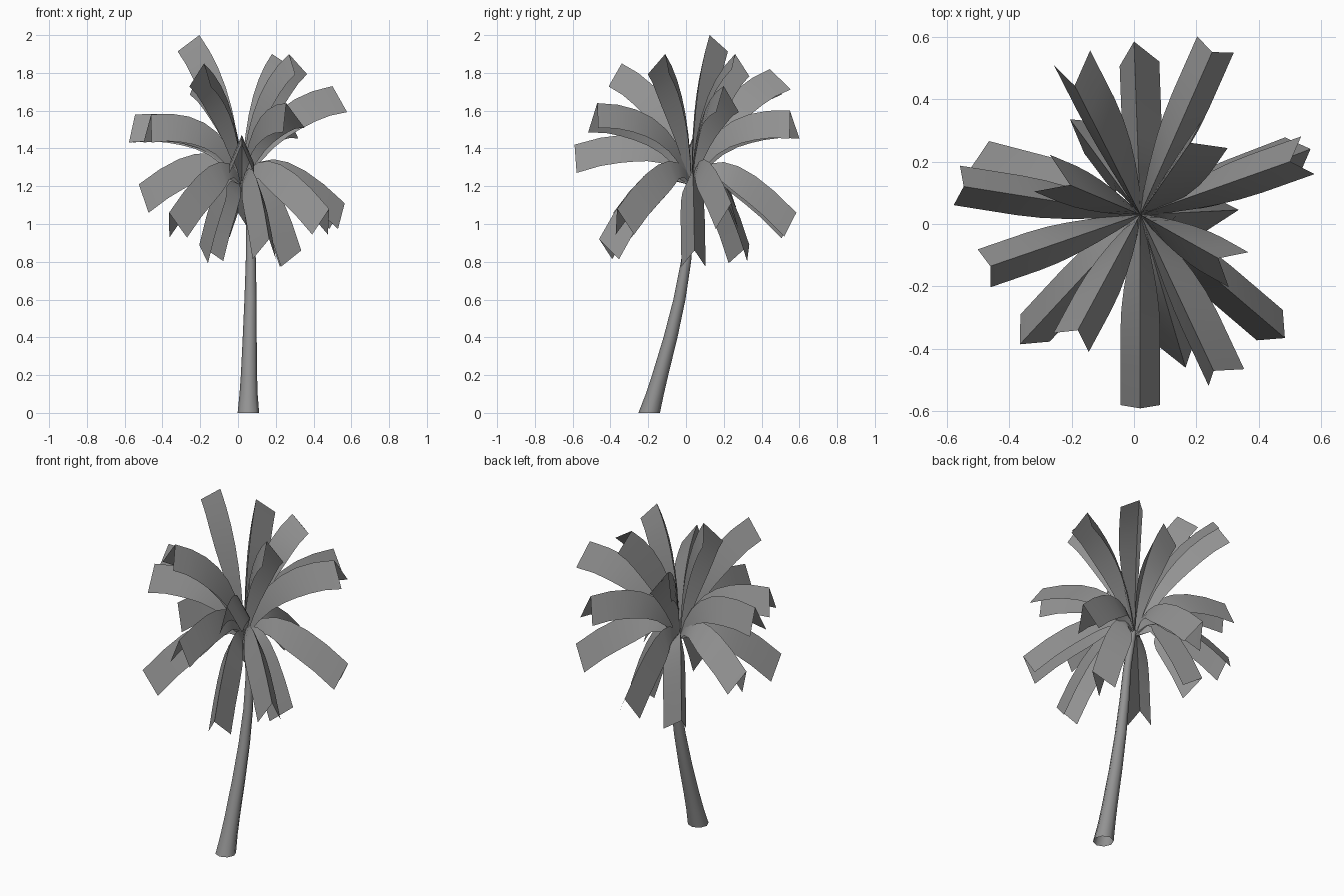
import bpy, bmesh, math
from mathutils import Vector, Quaternion

cube = bpy.data.objects.get("Cube")
if cube:
    bpy.data.objects.remove(cube)

grey = bpy.data.materials.new("mid_grey")
grey.use_nodes = True
grey.diffuse_color = (0.29, 0.29, 0.29, 1)
grey.node_tree.nodes["Principled BSDF"].inputs["Base Color"].default_value = grey.diffuse_color


def loft(name, rings, closed=False):
    """Skin a list of cross-sections into one smooth-shaded object."""
    bm = bmesh.new()
    rows = [[bm.verts.new(p) for p in ring] for ring in rings]
    count = len(rows[0])
    for a, b in zip(rows, rows[1:]):
        for i in range(count if closed else count - 1):
            j = (i + 1) % count
            bm.faces.new((a[i], a[j], b[j], b[i]))
    mesh = bpy.data.meshes.new(name)
    bm.to_mesh(mesh)
    bm.free()
    mesh.materials.append(grey)
    obj = bpy.data.objects.new(name, mesh)
    bpy.context.collection.objects.link(obj)
    bpy.ops.object.select_all(action="DESELECT")
    obj.select_set(True)
    bpy.context.view_layer.objects.active = obj
    bpy.ops.object.shade_smooth_by_angle(angle=math.radians(50))


# Trunk: leaning open tube, flared at the foot (x, y, z, radius)
TRUNK = [(0.055, -0.195, 0, 0.057), (0.056, -0.165, 0.1, 0.048), (0.058, -0.137, 0.2, 0.043),
         (0.062, -0.082, 0.4, 0.037), (0.066, -0.035, 0.6, 0.032), (0.068, 0, 0.8, 0.027),
         (0.064, 0.02, 1.0, 0.022), (0.03, 0.03, 1.23, 0.018)]
SIDES = 8
loft("trunk", [[(x + r * math.cos(math.tau * i / SIDES), y + r * math.sin(math.tau * i / SIDES), z)
                for i in range(SIDES)] for x, y, z, r in TRUNK], closed=True)

ROOT = Vector((0.02, 0.03, 1.22))
STEPS = 7


def frond(name, tip, roll, reach, drop, lean):
    """A folded leaf following an arc from the crown to the tip of its ridge."""
    tip = Vector(tip)
    flat = Vector((tip.x - ROOT.x, tip.y - ROOT.y, 0))
    out = flat.normalized()
    level = Vector((-out.y, out.x, 0))
    bend = ROOT + flat * reach
    bend.z = 1.5 + 0.24 * (tip.z - 1.06)
    rings = []
    for s in range(STEPS + 1):
        t = s / STEPS
        ridge = ROOT * (1 - t) ** 2 + bend * 2 * t * (1 - t) + tip * t * t
        along = ((bend - ROOT) * (1 - t) + (tip - bend) * t).normalized()
        side = Quaternion(along, math.radians(roll)) @ level
        # The flaps hang square to the arc, raked forward towards the tip
        down = (side.cross(along) + along * lean * t).normalized()
        size = 0.13 + 0.87 * math.sin(min(1, 1.35 * t) * math.pi / 2)
        rings.append([ridge + (side * 0.064 + down * drop) * size, ridge,
                      ridge + (down * drop - side * 0.064) * size])
    loft(name, rings)


# Per tier: arc bend, flap depth, forward rake, then ridge tips with roll in degrees
TIERS = {
    "upper_frond": (0.1, 0.13, -0.05, [(-0.205, 0.125, 2.0, 0), (0.27, -0.11, 1.9, 0),
                                       (-0.18, -0.34, 1.85, 0), (0.18, 0.26, 1.9, -22)]),
    "middle_frond": (0.18, 0.15, 0.25, [(-0.19, 0.443, 1.82, -13), (0.5, 0.2, 1.73, 0),
                                        (0.255, -0.47, 1.64, 11), (0.02, -0.59, 1.42, 0),
                                        (0.25, 0.55, 1.6, 0), (-0.545, 0.12, 1.58, 0),
                                        (-0.46, -0.135, 1.58, 0)]),
    "lower_frond": (0.25, 0.15, 0.32, [(0, 0.584, 1.06, -6), (0.565, 0.24, 1.11, 0),
                                       (-0.525, 0.175, 1.21, -17), (-0.365, -0.385, 1.06, 0),
                                       (0.483, -0.365, 1.08, 0)]),
    "drooping_frond": (0.42, 0.14, 0.38, [(0.165, -0.46, 0.92, 0), (0.335, 0.045, 0.86, 0),
                                          (-0.205, 0.335, 0.89, -15)]),
}
for tier, (reach, drop, lean, tips) in TIERS.items():
    for n, (*tip, roll) in enumerate(tips, 1):
        frond(f"{tier}_{n}", tip, roll, reach, drop, lean)
